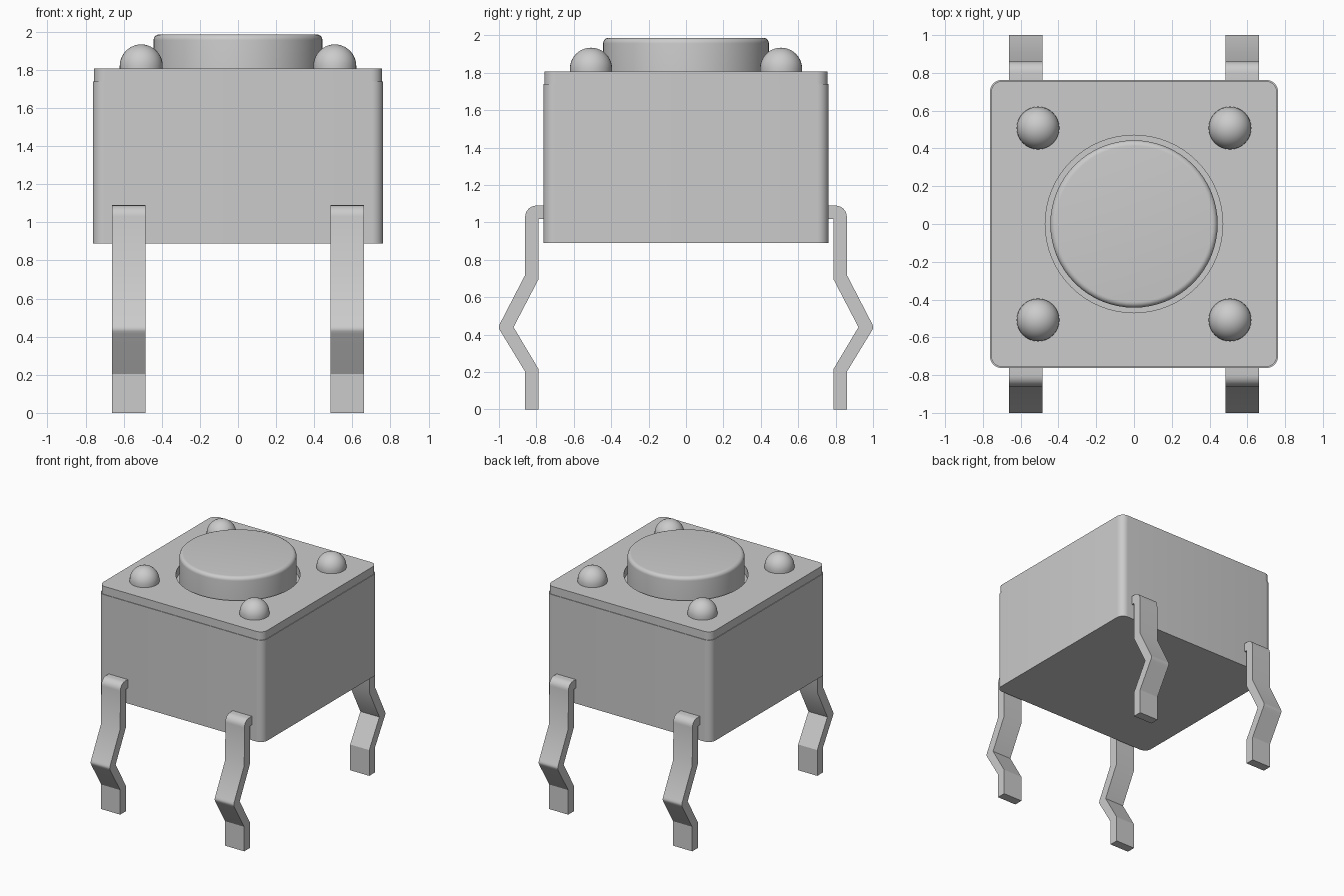
import bpy, bmesh
from math import sin, cos, pi, radians
from mathutils import Matrix, Vector

if "Cube" in bpy.data.objects:
    bpy.data.objects.remove(bpy.data.objects["Cube"])


def arc(cx, cy, r, a0, a1, n):
    """Points along an arc, angles in degrees."""
    return [(cx + r * cos(radians(a0 + (a1 - a0) * i / n)),
             cy + r * sin(radians(a0 + (a1 - a0) * i / n))) for i in range(n + 1)]


def rounded_square(half, r):
    c = half - r
    return [p for k, (sx, sy) in enumerate([(1, 1), (-1, 1), (-1, -1), (1, -1)])
            for p in arc(sx * c, sy * c, r, 90 * k, 90 * k + 90, 8)]


def activate(ob):
    bpy.ops.object.select_all(action='DESELECT')
    ob.select_set(True)
    bpy.context.view_layer.objects.active = ob


def finish(ob, bm):
    """Weld, orient and shade a mesh."""
    bmesh.ops.remove_doubles(bm, verts=bm.verts, dist=1e-4)
    bmesh.ops.recalc_face_normals(bm, faces=bm.faces)
    bm.to_mesh(ob.data)
    bm.free()
    activate(ob)
    bpy.ops.object.shade_smooth_by_angle(angle=radians(30))


def prism(name, outlines, depth, matrix):
    """Extrude filled outlines (inner ones become holes)."""
    cu = bpy.data.curves.new(name, 'CURVE')
    cu.dimensions, cu.fill_mode, cu.extrude = '2D', 'BOTH', depth / 2
    for pts in outlines:
        sp = cu.splines.new('POLY')
        sp.points.add(len(pts) - 1)
        for p, (x, y) in zip(sp.points, pts):
            p.co = (x, y, 0, 1)
        sp.use_cyclic_u = True
    ob = bpy.data.objects.new(name, cu)
    bpy.context.collection.objects.link(ob)
    activate(ob)
    bpy.ops.object.convert(target='MESH')
    ob = bpy.context.object
    bm = bmesh.new()
    bm.from_mesh(ob.data)
    bm.transform(matrix)
    finish(ob, bm)
    return ob


def lathe(name, profile, sides, location=(0, 0, 0)):
    """Revolve an (r, z) profile about z."""
    bm = bmesh.new()
    vs = [bm.verts.new((r, 0, z)) for r, z in profile]
    es = [bm.edges.new(e) for e in zip(vs, vs[1:])]
    bmesh.ops.spin(bm, geom=vs + es, cent=(0, 0, 0), axis=(0, 0, 1),
                   angle=2 * pi, steps=sides)
    bm.transform(Matrix.Translation(location))
    me = bpy.data.meshes.new(name)
    ob = bpy.data.objects.new(name, me)
    bpy.context.collection.objects.link(ob)
    finish(ob, bm)
    return ob


def mirror_xy(ob):
    m = ob.modifiers.new("mirror", 'MIRROR')
    m.use_axis = (True, True, False)
    m.use_mirror_merge = False


# Housing
prism("housing", [rounded_square(0.762, 0.06)], 0.85,
      Matrix.Translation((0, 0, 0.89 + 0.425)))

# Cover plate with a round opening for the button
prism("cover_plate", [rounded_square(0.757, 0.06), arc(0, 0, 0.47, 0, 354.375, 63)],
      0.07, Matrix.Translation((0, 0, 1.772)))

# Push button with a rounded top edge
lathe("push_button", [(0, 1.735), (0.443, 1.735)]
      + arc(0.413, 1.957, 0.03, 0, 90, 6) + [(0, 1.987)], 64)

# Rivet domes in the four corners
mirror_xy(lathe("rivet_domes", [(0, 1.80), (0.113, 1.80)]
                + arc(0, 1.821, 0.113, 0, 90, 10), 32, (0.508, 0.508, 0)))

# Bent pin legs: side profile in (y, z), extruded along x
leg = ([(0.74, 1.09)] + arc(0.80, 1.03, 0.06, 90, 0, 6)
       + [(0.862, 0.715), (0.993, 0.462)] + arc(0.97, 0.44, 0.03, 20, -20, 4)
       + [(0.99, 0.415), (0.862, 0.205), (0.862, 0), (0.788, 0), (0.788, 0.215),
          (0.922, 0.44), (0.788, 0.697), (0.788, 1.018), (0.74, 1.018)])
yz_to_world = Matrix(((0, 0, 1, 0.573), (1, 0, 0, 0), (0, 1, 0, 0), (0, 0, 0, 1)))
mirror_xy(prism("pin_legs", [leg], 0.176, yz_to_world))
